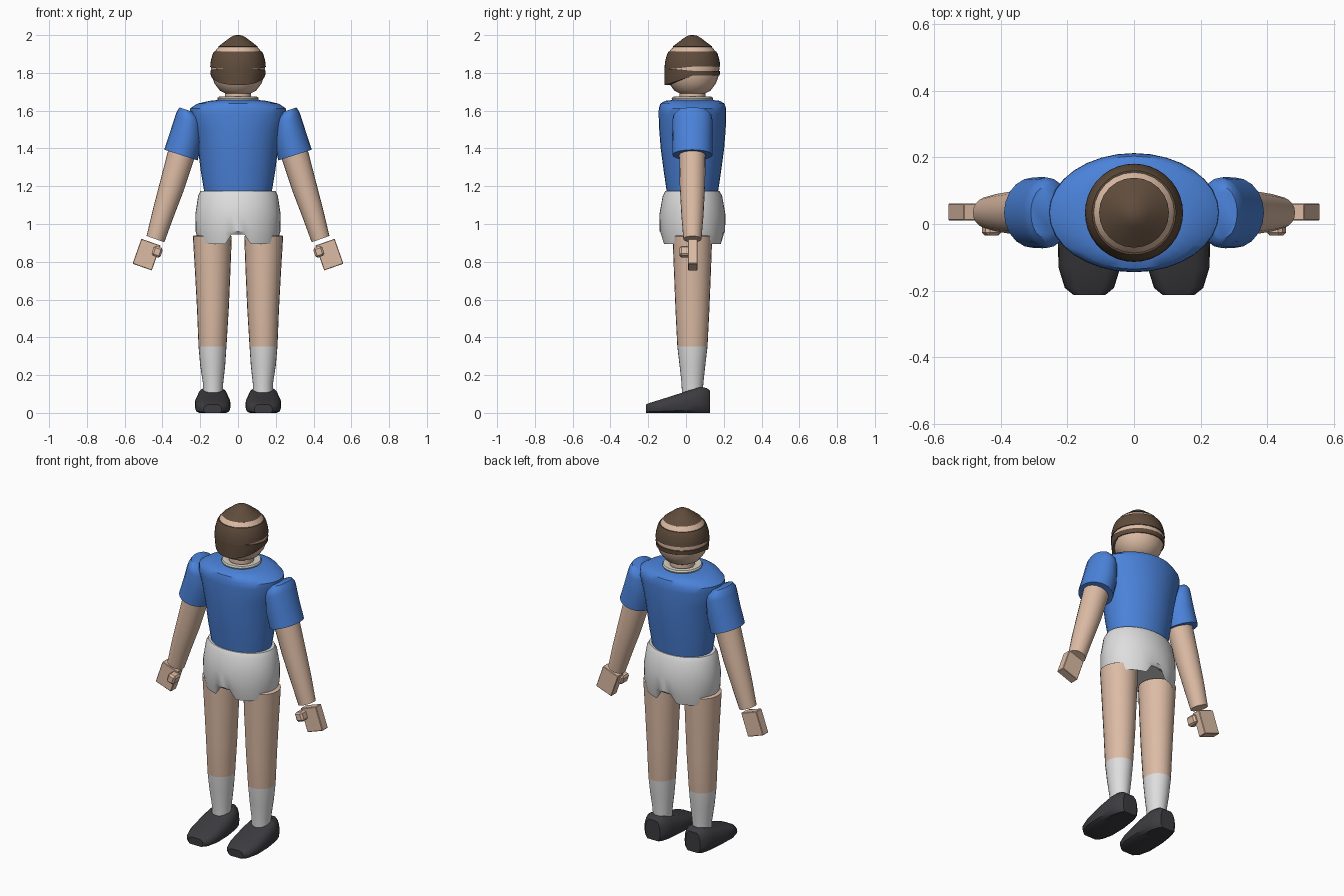
import bpy, bmesh, math
from mathutils import Matrix, Vector

if "Cube" in bpy.data.objects:
    bpy.data.objects.remove(bpy.data.objects["Cube"])

CY = 0.034  # body axis in y


def mat(name, rgb):
    m = bpy.data.materials.new(name)
    m.diffuse_color = (*rgb, 1)
    m.use_nodes = True
    m.node_tree.nodes["Principled BSDF"].inputs["Base Color"].default_value = m.diffuse_color
    return m


SKIN = mat("skin", (0.72, 0.50, 0.375))
HAIR = mat("brown_hair", (0.115, 0.072, 0.045))
BLUE = mat("blue_shirt", (0.07, 0.225, 0.70))
WHITE = mat("white_cloth", (0.73, 0.73, 0.73))
CREAM = mat("cream_collar", (0.68, 0.66, 0.58))
DARK = mat("dark_shoe", (0.045, 0.044, 0.05))


def finish(name, bm, mats, mirror=False, angle=40):
    bmesh.ops.recalc_face_normals(bm, faces=bm.faces)
    me = bpy.data.meshes.new(name)
    bm.to_mesh(me)
    bm.free()
    for m in mats:
        me.materials.append(m)
    me.shade_smooth()
    me.set_sharp_from_angle(angle=math.radians(angle))
    ob = bpy.data.objects.new(name, me)
    bpy.context.collection.objects.link(ob)
    if mirror:
        ob.modifiers.new("mirror", "MIRROR").use_mirror_merge = False
    return ob


def loft(name, rings, mats, idx=None, caps=True, mirror=False, angle=40):
    """Skin closed rings; idx gives the material of each band."""
    bm = bmesh.new()
    vs = [[bm.verts.new(p) for p in r] for r in rings]
    n = len(vs[0])
    for k in range(len(vs) - 1):
        for i in range(n):
            j = (i + 1) % n
            f = bm.faces.new((vs[k][i], vs[k][j], vs[k + 1][j], vs[k + 1][i]))
            f.material_index = idx[k] if idx else 0
    if caps:
        bm.faces.new(vs[0]).material_index = idx[0] if idx else 0
        bm.faces.new(vs[-1]).material_index = idx[-1] if idx else 0
    return finish(name, bm, mats, mirror, angle)


def ring(cx, cz, rx, ry, tilt=0.0, n=24):
    """Ellipse around the z axis, leaning sideways by tilt radians."""
    out = []
    for i in range(n):
        a = 2 * math.pi * i / n
        u = rx * math.cos(a)
        out.append((cx + u * math.cos(tilt), CY + ry * math.sin(a), cz + u * math.sin(tilt)))
    return out


def tube(name, stations, mats, tilt=0.0, n=24, **kw):
    return loft(name, [ring(*s, tilt, n) for s in stations], mats, **kw)


# Head, with the bare ring left between the hair parts
HEAD = [(0.055, 1.685), (0.095, 1.705), (0.125, 1.745), (0.139, 1.785), (0.143, 1.825),
        (0.140, 1.86), (0.129, 1.90), (0.119, 1.918), (0.102, 1.938)]
tube("head", [(0, z, r, r) for r, z in HEAD], [SKIN])
tube("neck", [(0, 1.64, 0.07, 0.07), (0, 1.71, 0.068, 0.068)], [SKIN])

# Pointed crown of hair
tube("hair_crown", [(0, z, r, r) for r, z in
     [(0.098, 1.935), (0.105, 1.939), (0.075, 1.962), (0.045, 1.985), (0.024, 1.997), (0.008, 2.0)]], [HAIR])


def head_radius(z):
    for (r0, z0), (r1, z1) in zip(HEAD, HEAD[1:]):
        if z <= z1:
            return r0 + (r1 - r0) * (z - z0) / (z1 - z0)
    return HEAD[-1][0]


def hair_band(name, top, bottom, rows=5, n=36):
    """Shell hugging the head; top and bottom heights depend on how far forward f it is."""
    rings = []
    for k in range(-1, rows + 2):
        t = min(max(k / rows, 0), 1)
        row = []
        for i in range(n):
            a = 2 * math.pi * i / n
            f = -math.sin(a)
            z = top(f) + (bottom(f) - top(f)) * t
            r = head_radius(z) + 0.005
            if z < 1.84:
                r += max(0, f) * max(0, 0.148 - r)
            if k < 0 or k > rows:
                r = head_radius(z) - 0.006
            row.append((r * math.cos(a), CY + r * math.sin(a), z))
        rings.append(row)
    loft(name, rings, [HAIR], caps=False)


def gap(f):
    return 0.012 * min(1, max(0, (0.8 - f) / 0.9))


hair_band("hair_upper", lambda f: 1.914, lambda f: 1.822 + gap(f))
hair_band("hair_fringe", lambda f: 1.822 - gap(f), lambda f: 1.785 - 0.05 * max(0, f))

# Collar ring
tube("collar", [(0, z, r, r) for r, z in
     [(0.085, 1.65), (0.107, 1.655), (0.110, 1.664), (0.105, 1.673), (0.085, 1.676), (0.068, 1.668)]], [CREAM])

# Shirt body
tube("shirt_body", [(0, 1.165, 0.178, 0.135), (0, 1.28, 0.197, 0.152), (0, 1.40, 0.212, 0.168),
                    (0, 1.50, 0.232, 0.176), (0, 1.58, 0.256, 0.179), (0, 1.612, 0.254, 0.178),
                    (0, 1.637, 0.215, 0.170), (0, 1.652, 0.15, 0.145), (0, 1.658, 0.09, 0.09)],
     [BLUE], n=32)

# Sleeves and arms
tube("sleeve", [(0.302, 1.365, 0.093, 0.106), (0.275, 1.46, 0.089, 0.107), (0.262, 1.55, 0.074, 0.106),
                (0.262, 1.578, 0.064, 0.10), (0.270, 1.604, 0.042, 0.075)],
     [BLUE], tilt=0.31, n=20, mirror=True)
tube("arm", [(0.437, 0.92, 0.050, 0.048), (0.398, 1.05, 0.058, 0.059), (0.350, 1.20, 0.067, 0.067),
             (0.300, 1.37, 0.073, 0.070)], [SKIN], tilt=0.34, n=20, mirror=True)


def block(name, centre, size, tilt, bevel):
    bm = bmesh.new()
    M = (Matrix.Translation(Vector(centre)) @ Matrix.Rotation(-tilt, 4, 'Y')
         @ Matrix.Diagonal((*size, 1)))
    bmesh.ops.create_cube(bm, size=1, matrix=M)
    bmesh.ops.bevel(bm, geom=bm.edges[:], offset=bevel, segments=1, affect='EDGES')
    finish(name, bm, [SKIN], mirror=True, angle=25)


# Hands and thumbs
block("hand", (0.484, 0.036, 0.838), (0.108, 0.052, 0.14), 0.34, 0.003)
block("thumb", (0.428, -0.002, 0.853), (0.05, 0.066, 0.055), 0.34, 0.010)

# Shorts with an uneven hem that rises between the legs and at the hips
rows = [ring(0, *s, 0, 40) for s in [(1.174, 0.17, 0.125), (1.175, 0.198, 0.143), (1.15, 0.211, 0.157),
                                     (1.05, 0.226, 0.175), (0.96, 0.224, 0.173)]]
hem = []
for x, y, z in ring(0, 0.895, 0.215, 0.158, 0, 40):
    if abs(x) < 0.06:
        z = 0.945
    elif abs(x) > 0.19:
        z = 0.925
    hem.append((x, y, z))
rows += [hem, ring(0, 0.95, 0.19, 0.14, 0, 40)]
loft("shorts", rows, [WHITE])

# Legs with socks
tube("leg", [(0.132, 0.10, 0.052, 0.055), (0.132, 0.16, 0.054, 0.058), (0.134, 0.25, 0.066, 0.068),
             (0.135, 0.352, 0.074, 0.080), (0.133, 0.55, 0.084, 0.090), (0.134, 0.75, 0.094, 0.098),
             (0.136, 0.935, 0.103, 0.105), (0.136, 0.94, 0.095, 0.097)],
     [WHITE, SKIN], idx=[0, 0, 0, 1, 1, 1, 1], mirror=True)

# Shoes, lofted from toe to heel
sections = []
for y, w, h in [(-0.213, 0.048, 0.044), (-0.192, 0.074, 0.053), (-0.13, 0.093, 0.072),
                (-0.03, 0.095, 0.104), (0.05, 0.086, 0.130), (0.075, 0.080, 0.136),
                (0.11, 0.066, 0.132), (0.126, 0.048, 0.118)]:
    half = [(0.76, 0.0), (0.94, 0.12), (1.0, 0.35), (0.97, 0.65), (0.82, 0.88), (0.55, 1.0)]
    pts = half + [(-a, b) for a, b in reversed(half)]
    sections.append([(0.134 + a * w, y, b * h) for a, b in pts])
loft("shoe", sections, [DARK], mirror=True, angle=35)
